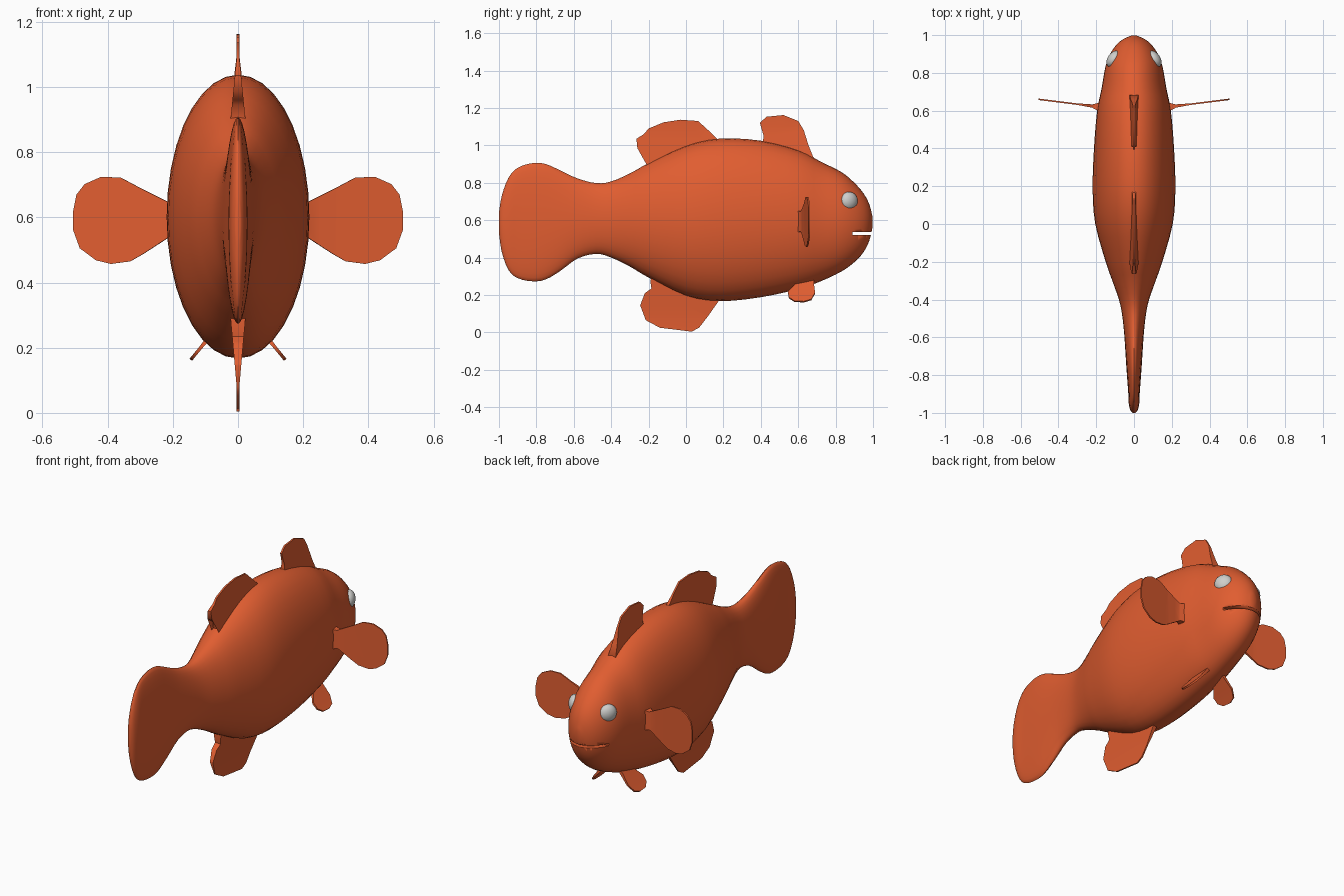
import bpy, bmesh, math
from mathutils import Vector

if "Cube" in bpy.data.objects:
    bpy.data.objects.remove(bpy.data.objects["Cube"])


def material(name, rgb):
    m = bpy.data.materials.new(name)
    m.diffuse_color = (*rgb, 1)
    m.use_nodes = True
    m.node_tree.nodes["Principled BSDF"].inputs["Base Color"].default_value = m.diffuse_color
    return m


ORANGE = material("orange skin", (0.75, 0.11, 0.03))
EYE = material("pale eye", (0.62, 0.62, 0.60))


def finish(bm, name, mat, angle=45):
    bmesh.ops.recalc_face_normals(bm, faces=bm.faces[:])
    me = bpy.data.meshes.new(name)
    bm.to_mesh(me)
    bm.free()
    ob = bpy.data.objects.new(name, me)
    bpy.context.collection.objects.link(ob)
    me.materials.append(mat)
    bpy.ops.object.select_all(action='DESELECT')
    ob.select_set(True)
    bpy.context.view_layer.objects.active = ob
    bpy.ops.object.shade_smooth_by_angle(angle=math.radians(angle))
    return ob


def catmull(pts, steps):
    out = []
    for i in range(len(pts) - 1):
        a, b, c, d = (Vector(pts[min(max(i + k, 0), len(pts) - 1)]) for k in (-1, 0, 1, 2))
        for s in range(steps):
            t = s / steps
            out.append(0.5 * (2 * b + (c - a) * t + (2 * a - 5 * b + 4 * c - d) * t * t
                              + (3 * b - a - 3 * c + d) * t ** 3))
    return out + [Vector(pts[-1])]


# Body and tail: elliptic sections (y, bottom z, top z, half width)
SECTIONS = [
    (-1.0, 0.53, 0.64, 0.008), (-0.985, 0.43, 0.73, 0.02), (-0.95, 0.335, 0.825, 0.028),
    (-0.90, 0.29, 0.88, 0.03), (-0.82, 0.273, 0.905, 0.036), (-0.75, 0.283, 0.90, 0.041),
    (-0.67, 0.33, 0.865, 0.046), (-0.58, 0.395, 0.823, 0.052), (-0.48, 0.42, 0.798, 0.063),
    (-0.40, 0.40, 0.807, 0.08), (-0.30, 0.352, 0.85, 0.115), (-0.20, 0.293, 0.905, 0.15),
    (0.0, 0.195, 0.998, 0.205), (0.18, 0.167, 1.036, 0.219), (0.40, 0.188, 1.025, 0.212),
    (0.60, 0.232, 0.975, 0.195), (0.72, 0.273, 0.913, 0.171), (0.83, 0.325, 0.858, 0.152),
    (0.90, 0.375, 0.80, 0.126), (0.95, 0.43, 0.742, 0.092), (0.98, 0.49, 0.685, 0.055),
    (0.997, 0.56, 0.62, 0.015)]
SIDES = 36
bm = bmesh.new()
rings = []
for y, lo, hi, w in catmull(SECTIONS, 3):
    rings.append([bm.verts.new((w * math.cos(2 * math.pi * k / SIDES), y,
                                (lo + hi) / 2 + (hi - lo) / 2 * math.sin(2 * math.pi * k / SIDES)))
                  for k in range(SIDES)])
for a, b in zip(rings, rings[1:]):
    for k in range(SIDES):
        n = (k + 1) % SIDES
        bm.faces.new((a[k], a[n], b[n], b[k]))
bm.faces.new(rings[0])
bm.faces.new(rings[-1])
body = finish(bm, "body", ORANGE)

# Mouth: thin slot cut through the snout
bm = bmesh.new()
bmesh.ops.create_cube(bm, size=1)
for v in bm.verts:
    v.co = (v.co.x * 0.6, 1.0 + v.co.y * 0.22, 0.529 + v.co.z * 0.015)
cutter = finish(bm, "mouth_cutter", ORANGE)
cutter.hide_render = True
mod = body.modifiers.new("mouth", 'BOOLEAN')
mod.operation = 'DIFFERENCE'
mod.solver = 'EXACT'
mod.object = cutter
bpy.context.view_layer.objects.active = body
bpy.ops.object.modifier_apply(modifier=mod.name)
bpy.data.objects.remove(cutter)


def fin(name, outline, place, half, cuts, normal):
    """Flat outline (u, v), split at v cuts, thickened by half(v) along normal."""
    bm = bmesh.new()
    bm.faces.new([bm.verts.new((u, v, 0)) for u, v in outline])
    bmesh.ops.triangulate(bm, faces=bm.faces[:])
    for c in cuts:
        bmesh.ops.bisect_plane(bm, geom=bm.verts[:] + bm.edges[:] + bm.faces[:],
                               plane_co=(0, c, 0), plane_no=(0, 1, 0))
    flat = bm.faces[:]
    rim = [e for e in bm.edges if e.is_boundary]
    twin = {v: bm.verts.new((0, 0, 0)) for v in bm.verts[:]}
    for f in flat:
        bm.faces.new([twin[v] for v in reversed(f.verts)])
    for e in rim:
        a, b = e.verts
        bm.faces.new((a, b, twin[b], twin[a]))
    n = Vector(normal).normalized()
    for v, t in twin.items():
        p, h = Vector(place(v.co.x, v.co.y)), half(v.co.y)
        v.co, t.co = p + n * h, p - n * h
    return finish(bm, name, ORANGE, 50)


def upright(u, v):
    return (0, u, v)


# Upper and lower centre fins, outlines in (y, z)
front_dorsal = [(0.40, 0.95), (0.41, 1.01), (0.415, 1.05), (0.395, 1.12), (0.43, 1.153), (0.52, 1.162),
                (0.60, 1.13), (0.63, 1.08), (0.655, 1.0), (0.685, 0.925), (0.66, 0.87)]
rear_dorsal = [(0.19, 1.0), (0.17, 1.032), (0.12, 1.08), (0.065, 1.13), (-0.03, 1.137), (-0.12, 1.123),
               (-0.20, 1.09), (-0.225, 1.06), (-0.265, 1.035), (-0.26, 0.985), (-0.205, 0.945),
               (-0.195, 0.905), (-0.19, 0.86), (0.0, 0.92)]
lower = [(-0.18, 0.36), (-0.19, 0.27), (-0.185, 0.235), (-0.22, 0.21), (-0.245, 0.145), (-0.215, 0.065),
         (-0.14, 0.025), (0.03, 0.004), (0.07, 0.025), (0.12, 0.09), (0.18, 0.175), (0.15, 0.23)]
fin("front_dorsal_fin", front_dorsal, upright,
    lambda z: 0.005 + 0.12 * max(0, 1.09 - z), (1.0, 1.04, 1.09), (1, 0, 0))
fin("rear_dorsal_fin", rear_dorsal, upright,
    lambda z: 0.005 + 0.10 * max(0, 1.08 - z), (0.96, 1.03, 1.08), (1, 0, 0))
fin("lower_rear_fin", lower, upright,
    lambda z: 0.004 + 0.09 * max(0, z - 0.08), (0.08, 0.15, 0.22), (1, 0, 0))

# Paired fins and eyes
side_fin = [(0.66, 0.15), (0.645, 0.21), (0.69, 0.30), (0.722, 0.36), (0.724, 0.42), (0.702, 0.47),
            (0.67, 0.495), (0.62, 0.505), (0.56, 0.505), (0.505, 0.485), (0.468, 0.435), (0.457, 0.39),
            (0.465, 0.33), (0.488, 0.29), (0.54, 0.21), (0.53, 0.15)]
belly_fin = [(0.61, 0.31), (0.60, 0.275), (0.575, 0.245), (0.545, 0.215), (0.55, 0.185), (0.58, 0.166),
             (0.63, 0.163), (0.67, 0.175), (0.69, 0.21), (0.685, 0.25), (0.68, 0.31)]
for s, side in ((1, "right"), (-1, "left")):
    fin(side + "_side_fin", side_fin,
        lambda z, x: (s * x, 0.622 + 0.125 * (x - 0.2), z),
        lambda x: 0.004 + 0.35 * max(0, 0.22 - x) + 0.06 * max(0, 0.3 - x),
        (0.19, 0.22, 0.25, 0.3), (-s * 0.125, 1, 0))
    fin(side + "_belly_fin", belly_fin,
        lambda y, z: (s * (0.09 + 0.82 * (0.23 - z)), y, z),
        lambda z: 0.005 + 0.06 * max(0, z - 0.2), (0.2, 0.25), (s, 0, 0.82))
    # Flattened eye turned towards the snout
    bm = bmesh.new()
    bmesh.ops.create_uvsphere(bm, u_segments=24, v_segments=14, radius=1)
    turn = math.radians(33)
    for v in bm.verts:
        a, b, c = v.co.x * 0.034, v.co.y * 0.05, v.co.z * 0.05
        v.co = (s * (0.106 + a * math.cos(turn) - b * math.sin(turn)),
                0.872 + a * math.sin(turn) + b * math.cos(turn), 0.702 + c)
    finish(bm, side + "_eye", EYE)
